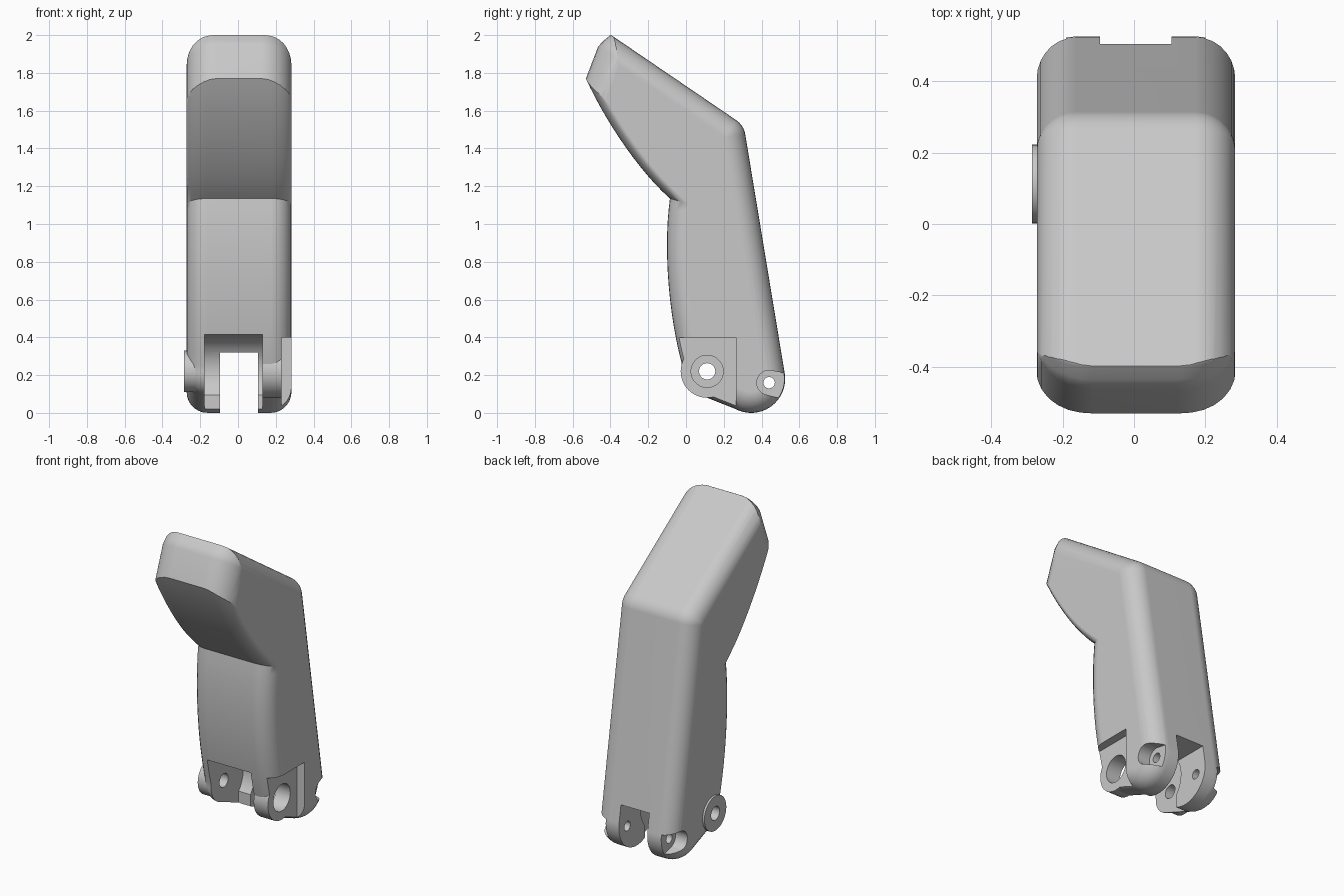
import bpy, bmesh, math
from mathutils import Vector
from mathutils.geometry import interpolate_bezier

if "Cube" in bpy.data.objects:
    bpy.data.objects.remove(bpy.data.objects["Cube"], do_unlink=True)

grey = bpy.data.materials.new("plain grey")
grey.use_nodes = True
colour = (0.58, 0.58, 0.58, 1)
grey.diffuse_color = colour
grey.node_tree.nodes["Principled BSDF"].inputs["Base Color"].default_value = colour


def arc(cy, cz, r, start, end, n=12):
    angles = [math.radians(start + (end - start) * i / n) for i in range(n + 1)]
    return [(cy + r * math.cos(a), cz + r * math.sin(a)) for a in angles]


def curve(*points, n=14):
    return [tuple(p)[:2] for p in interpolate_bezier(*[Vector(p) for p in points], n)]


def inset(profile, widths):
    """Move each edge of a clockwise (y, z) outline inwards by its own width."""
    pts = [Vector(p) for p in profile]
    out = []
    for i, p in enumerate(pts):
        a = (p - pts[i - 1]).normalized()
        b = (pts[(i + 1) % len(pts)] - p).normalized()
        na, nb = Vector((a.y, -a.x)), Vector((b.y, -b.x))
        da, db = widths[i - 1], widths[i]
        q = p + (na + nb) * (da + db) / 2 / (1 + na.dot(nb))
        if da != db:
            q += (na - nb) * (da - db) / 2 / (1 - na.dot(nb))
        out.append(q)
    return out


def prism(name, profile, x0, x1, fillet=0, softness=None, steps=7):
    """Extrude a clockwise (y, z) outline along x, with rounded rims."""
    softness = softness or [1] * len(profile)
    if fillet:
        t = [math.pi / 2 * i / steps for i in range(steps + 1)]
        rim = [(fillet * (1 - math.cos(a)), fillet * (1 - math.sin(a))) for a in t]
        layers = [(x0 + dx, d) for dx, d in rim]
        layers += [(x1 - dx, d) for dx, d in reversed(rim)]
    else:
        layers = [(x0, 0), (x1, 0)]
    bm = bmesh.new()
    loops = [[bm.verts.new((x, p[0], p[1])) for p in inset(profile, [d * s for s in softness])]
             for x, d in layers]
    n = len(profile)
    for low, high in zip(loops, loops[1:]):
        for i in range(n):
            j = (i + 1) % n
            bm.faces.new((low[i], low[j], high[j], high[i]))
    bm.faces.new(loops[0])
    bm.faces.new(loops[-1])
    bmesh.ops.recalc_face_normals(bm, faces=bm.faces)
    mesh = bpy.data.meshes.new(name)
    bm.to_mesh(mesh)
    bm.free()
    mesh.materials.append(grey)
    obj = bpy.data.objects.new(name, mesh)
    bpy.context.collection.objects.link(obj)
    return obj


def cylinder(name, centre, r, x0, x1):
    return prism(name, arc(*centre, r, 360, 0, 48)[:-1], x0, x1)


def box(name, x0, x1, y0, y1, z0, z1):
    return prism(name, [(y0, z0), (y0, z1), (y1, z1), (y1, z0)], x0, x1)


def combine(target, other, operation):
    mod = target.modifiers.new(operation.lower(), 'BOOLEAN')
    mod.operation, mod.solver, mod.object = operation, 'EXACT', other
    bpy.context.view_layer.objects.active = target
    bpy.ops.object.modifier_apply(modifier=mod.name)
    bpy.data.objects.remove(other, do_unlink=True)


LEFT, RIGHT = -0.272, 0.283
pivot, pin = (0.112, 0.22), (0.44, 0.16)

# Bent body: heel, pivot end and bulged front, then the head, then the back corner
lower = arc(0.345, 0.18, 0.18, 9, -118, 16)
lower += arc(*pivot, 0.13, -110, -180, 10)
lower += curve((-0.02, 0.25), (-0.1, 0.55), (-0.118, 0.9), (-0.085, 1.135))[:-1]
underside = curve((-0.085, 1.135), (-0.25, 1.28), (-0.43, 1.55), (-0.53, 1.77))
underside += [(-0.8, 2.0)]
back = [(-0.8, 2.275)] + arc(0.203, 1.457, 0.112, 55.5, 9.4, 8)
softness = [1] * len(lower) + [0.45] * len(underside) + [1] * len(back)
body = prism("bent_body", lower + underside + back, LEFT, RIGHT, 0.11, softness)

# Slanted nose with rounded corners
nose = [(-1.59, -1), (-0.53, 1.77), (-0.465, 1.94), (-0.435, 1.972), (-0.4, 2.0),
        (-0.1, 2.12), (1.5, 2.4), (1.5, -1)]
combine(body, prism("nose_limit", nose, LEFT - 0.002, RIGHT + 0.002, 0.16), 'INTERSECT')

# Pivot lugs
combine(body, cylinder("wide_lug", pivot, 0.14, 0.12, 0.24), 'UNION')
combine(body, cylinder("pivot_boss", pivot, 0.11, -0.285, -0.16), 'UNION')

# Side pocket, front clevis slot and through slot
front_slot = arc(*pivot, 0.195, 90, -40, 20) + [(0.261, -0.2), (-0.5, -0.2), (-0.5, 0.415)]
combine(body, box("side_pocket", 0.23, 1, -1, 0.265, -1, 0.4), 'DIFFERENCE')
combine(body, prism("front_slot", front_slot, -0.178, 0.13), 'DIFFERENCE')
combine(body, box("through_slot", -0.095, 0.105, -1, 1, -1, 0.32), 'DIFFERENCE')

# Pivot bores and rear pin hole
combine(body, cylinder("large_bore", pivot, 0.085, 0.1, 0.5), 'DIFFERENCE')
combine(body, cylinder("small_bore", pivot, 0.043, -0.5, -0.1), 'DIFFERENCE')
combine(body, cylinder("pin_hole", pin, 0.03, -1, 1), 'DIFFERENCE')

# Open recesses around the pin on both sides
recess = arc(*pin, 0.065, -105, -280, 20) + [(0.6, 0.195), (0.6, 0.05)]
for x0, x1 in ((0.2, 0.5), (-0.5, -0.19)):
    combine(body, prism("pin_recess", recess, x0, x1), 'DIFFERENCE')

# Smooth shading with crisp edges and flat sides
bpy.ops.object.select_all(action='DESELECT')
body.select_set(True)
bpy.context.view_layer.objects.active = body
bpy.ops.object.shade_smooth_by_angle(angle=math.radians(32))
weighted = body.modifiers.new("flat sides", 'WEIGHTED_NORMAL')
weighted.keep_sharp = True
